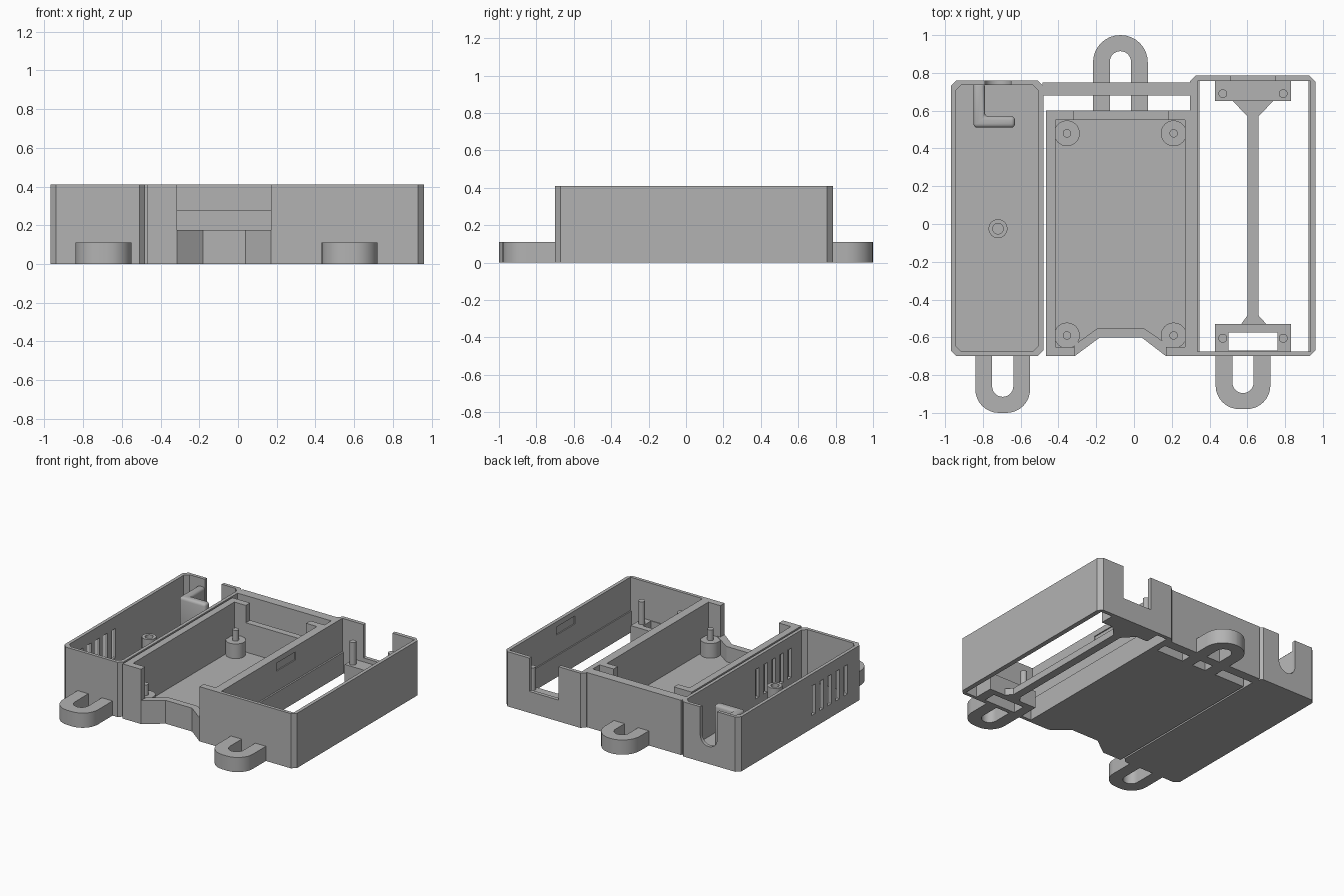
import bpy, bmesh
from math import sin, cos, pi, radians

if "Cube" in bpy.data.objects:
    bpy.data.objects.remove(bpy.data.objects["Cube"])

GREY = (0.45, 0.45, 0.45, 1)
mat = bpy.data.materials.new("grey plastic")
mat.use_nodes = True
mat.diffuse_color = GREY
mat.node_tree.nodes["Principled BSDF"].inputs["Base Color"].default_value = GREY
TOP = 0.41


def prism(name, pts, z0, z1):
    """Extrude a flat outline from z0 to z1."""
    bm = bmesh.new()
    face = bm.faces.new([bm.verts.new((x, y, z0)) for x, y in pts])
    new = bmesh.ops.extrude_face_region(bm, geom=[face])["geom"]
    bmesh.ops.translate(bm, vec=(0, 0, z1 - z0),
                        verts=[v for v in new if isinstance(v, bmesh.types.BMVert)])
    bmesh.ops.recalc_face_normals(bm, faces=bm.faces)
    mesh = bpy.data.meshes.new(name)
    bm.to_mesh(mesh)
    bm.free()
    mesh.materials.append(mat)
    obj = bpy.data.objects.new(name, mesh)
    bpy.context.collection.objects.link(obj)
    return obj


def rect(x0, y0, x1, y1, c=0):
    if not c:
        return [(x0, y0), (x1, y0), (x1, y1), (x0, y1)]
    return [(x0 + c, y0), (x1 - c, y0), (x1, y0 + c), (x1, y1 - c),
            (x1 - c, y1), (x0 + c, y1), (x0, y1 - c), (x0, y0 + c)]


def box(name, x0, x1, y0, y1, z0, z1):
    return prism(name, rect(x0, y0, x1, y1), z0, z1)


def disc(x, y, r, n=32):
    return [(x + r * cos(2 * pi * i / n), y + r * sin(2 * pi * i / n)) for i in range(n)]


def apply(obj, kind, **settings):
    mod = obj.modifiers.new(kind, kind)
    for key, value in settings.items():
        setattr(mod, key, value)
    bpy.context.view_layer.objects.active = obj
    bpy.ops.object.modifier_apply(modifier=mod.name)


def cut(obj, *cutters):
    for c in cutters:
        apply(obj, "BOOLEAN", object=c, operation="DIFFERENCE", solver="EXACT")
        bpy.data.objects.remove(c)


def loop(name, x, base, tip, r):
    """Flat U-shaped mounting loop from base to tip."""
    s = 1 if tip > base else -1
    w, slot, wall = 0.145, 0.056, 0.085
    arc = [i * pi / 16 for i in range(9)]
    side = [(w - r + r * cos(a), tip - s * r * (1 - sin(a))) for a in arc]
    inner = [(slot * cos(a), tip - s * (wall + slot * (1 - sin(a)))) for a in arc]
    half = [(w, base)] + side
    hole = [(slot, base)] + inner
    pts = half + [(-px, py) for px, py in reversed(half)]
    pts += [(-px, py) for px, py in hole] + hole[::-1]
    clean = []
    for px, py in pts:
        if not clean or abs(px - clean[-1][0]) + abs(py - clean[-1][1]) > 1e-5:
            clean.append((px, py))
    return prism(name, [(x + px, py) for px, py in clean], 0, 0.11)


# Left compartment: closed floor, vents in both long walls, cable notch at the back
left = prism("left_compartment", rect(-0.97, -0.70, -0.48, 0.76, 0.03), 0, TOP)
cut(left, prism("cavity", rect(-0.945, -0.675, -0.505, 0.735, 0.03), 0.03, 1))
for i in range(5):
    y = -0.53 + i * 0.096
    cut(left, box("vent", -1.1, -0.4, y, y + 0.046, 0.10, 0.32))
notch = prism("notch", rect(-0.79, 0.0, -0.65, 0.14), 0, 0.1)
bpy.data.objects.remove(notch)
cut(left, box("notch", -0.79, -0.65, 0.70, 0.85, 0.20, 1))
round_cut = prism("notch_round", disc(0, 0, 0.07), -0.08, 0.08)
round_cut.rotation_euler.x = radians(90)
round_cut.location = (-0.72, 0.775, 0.20)
bpy.context.view_layer.update()
cut(left, round_cut)

# Cable guide and hollow post
guide = prism("cable_guide", [(-0.85, 0.75), (-0.85, 0.51), (-0.63, 0.51), (-0.63, 0.57),
                              (-0.79, 0.57), (-0.79, 0.75)], 0.02, 0.35)
apply(guide, "BEVEL", width=0.02, segments=3, limit_method="ANGLE")
post = prism("left_post", disc(-0.72, -0.025, 0.05), 0.02, 0.29)
cut(post, prism("bore", disc(-0.72, -0.025, 0.028), 0.2, 1))

# Middle tray: floor and low front wall follow a trapezoid recess
X0, X1, Y0, Y1 = -0.467, 0.335, -0.70, 0.60
recess = [(-0.315, Y0), (-0.18, -0.60), (0.04, -0.60), (0.17, Y0)]
prism("tray_floor", [(X0, Y0)] + recess + [(X1, Y0), (X1, Y1), (X0, Y1)], 0, 0.06)
prism("tray_low_front", recess + [(0.21, -0.66), (0.05, -0.55), (-0.19, -0.55), (-0.315, -0.64)],
      0, 0.175)
box("tray_left_wall", X0, -0.415, Y0, Y1, 0, TOP)
box("tray_right_wall", 0.27, X1, Y0, Y1, 0, TOP)
box("tray_front_left", X0, -0.315, Y0, -0.65, 0, TOP)
box("tray_front_right", 0.17, X1, Y0, -0.65, 0, TOP)
rear = box("tray_rear_wall", X0, X1, 0.55, Y1, 0, TOP)
cut(rear, box("rear_notch", -0.32, 0.18, 0.5, 0.7, 0.28, 1))
for x in (-0.355, 0.21):
    for y in (-0.59, 0.48):
        prism("tray_standoff", disc(x, y, 0.068), 0.03, 0.17)
        prism("tray_pin", disc(x, y, 0.022, 20), 0.1, 0.25)

# Back wall joining the three sections
box("back_wall", -0.485, 0.31, 0.68, 0.75, 0, TOP)

# Right compartment: open bottom, ledges low on both long walls, wide rear notch
right = prism("right_compartment", rect(0.297, -0.70, 0.96, 0.785, 0.03), 0, TOP)
cut(right, box("upper_cavity", 0.335, 0.934, -0.675, 0.757, 0.16, 1),
    box("lower_cavity", 0.347, 0.925, -0.675, 0.757, -1, 0.2),
    box("rear_notch", 0.51, 0.75, 0.7, 0.9, 0.16, 1),
    box("latch_recesses", 0.327, 0.942, -0.02, 0.20, 0.31, 0.37))

# Tray wall meets the compartment without filling the latch recess
for obj in bpy.data.objects:
    if obj.name == "tray_right_wall":
        cut(obj, box("latch_recess", 0.327, 0.4, -0.02, 0.20, 0.31, 0.37))

# Open support frame in the right compartment
prism("frame_spine", [(0.56, -0.54), (0.71, -0.54), (0.66, -0.485), (0.66, 0.57), (0.745, 0.66),
                      (0.515, 0.66), (0.60, 0.57), (0.60, -0.485)], 0, 0.05)
box("frame_rear_plate", 0.43, 0.83, 0.65, 0.77, 0, 0.13)
front = box("frame_front_plate", 0.43, 0.83, -0.69, -0.53, 0, 0.13)
cut(front, box("opening", 0.50, 0.76, -0.67, -0.575, -1, 1))
for x in (0.47, 0.79):
    for y in (-0.605, 0.69):
        prism("frame_pin", disc(x, y, 0.023, 20), 0.1, 0.30)

# Mounting loops
loop("front_left_loop", -0.695, -0.69, -1.0, 0.125)
loop("front_right_loop", 0.577, -0.69, -0.98, 0.125)
loop("back_loop", -0.072, 0.59, 1.0, 0.144)

# Smooth round surfaces, keep edges sharp
for obj in bpy.context.view_layer.objects:
    obj.select_set(obj.type == "MESH" and mat.name in obj.data.materials)
bpy.ops.object.shade_smooth_by_angle(angle=radians(30))
